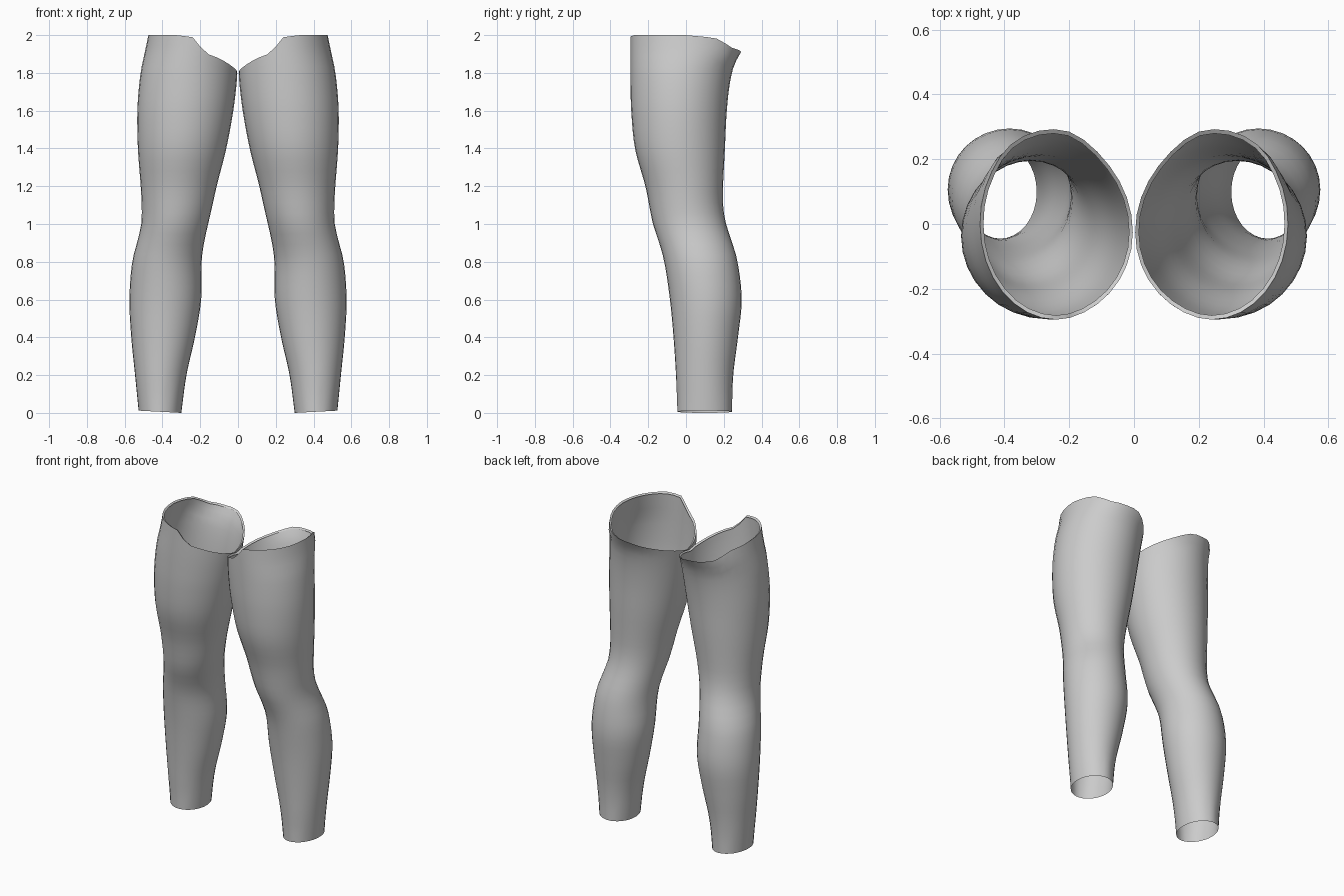
import bpy, bmesh, math

if "Cube" in bpy.data.objects:
    bpy.data.objects.remove(bpy.data.objects["Cube"])

SIDES, ROWS = 32, 36

# Leg sections: height, inner x, outer x, front y, back y
SECTIONS = [
    (0.00, 0.300, 0.525, -0.045, 0.243),
    (0.20, 0.273, 0.545, -0.053, 0.250),
    (0.40, 0.228, 0.565, -0.066, 0.275),
    (0.60, 0.195, 0.575, -0.085, 0.295),
    (0.80, 0.193, 0.560, -0.115, 0.273),
    (0.90, 0.180, 0.535, -0.142, 0.245),
    (1.00, 0.158, 0.512, -0.175, 0.212),
    (1.10, 0.135, 0.510, -0.195, 0.196),
    (1.20, 0.113, 0.515, -0.215, 0.196),
    (1.40, 0.062, 0.530, -0.270, 0.206),
    (1.60, 0.025, 0.533, -0.290, 0.216),
    (1.75, 0.007, 0.522, -0.294, 0.233),
    (1.85, 0.002, 0.507, -0.295, 0.258),
    (1.91, 0.002, 0.493, -0.295, 0.292),
    (2.00, 0.002, 0.475, -0.295, 0.292),
]
# Top edge: angle in degrees from the outer side, height
RIM = [(-180, 1.80), (-155, 1.83), (-125, 1.88), (-104, 1.91), (-96, 1.985),
       (-70, 2.0), (0, 2.0), (32, 1.985), (42, 1.965), (52, 1.935),
       (80, 1.915), (98, 1.91), (125, 1.87), (155, 1.83), (180, 1.80)]


def linear(table, v):
    for (a, p), (b, q) in zip(table, table[1:]):
        if v <= b:
            return p + (q - p) * (v - a) / (b - a)
    return table[-1][1]


def section(z):
    """Smoothly blended section at height z."""
    i = 0
    while i < len(SECTIONS) - 2 and z > SECTIONS[i + 1][0]:
        i += 1
    s0, s1 = SECTIONS[i], SECTIONS[i + 1]
    sa, sb = SECTIONS[max(i - 1, 0)], SECTIONS[min(i + 2, len(SECTIONS) - 1)]
    h = s1[0] - s0[0]
    t = (z - s0[0]) / h
    out = []
    for k in range(1, 5):
        m0 = (s1[k] - sa[k]) / (s1[0] - sa[0]) * h
        m1 = (sb[k] - s0[k]) / (sb[0] - s0[0]) * h
        out.append((2*t**3 - 3*t*t + 1) * s0[k] + (t**3 - 2*t*t + t) * m0
                   + (3*t*t - 2*t**3) * s1[k] + (t**3 - t*t) * m1)
    return out


def point(angle, z, shrink=1.0):
    x0, x1, y0, y1 = section(z)
    # Soft creases above the hem, at front and back
    fade = max(0.0, 1 - abs(z - 0.09) / 0.09)
    r = shrink * (1 - 0.03 * fade * math.sin(angle) ** 2 * (1 + math.cos(angle * 10)) / 2)
    return ((x0 + x1) / 2 + r * (x1 - x0) / 2 * math.cos(angle),
            (y0 + y1) / 2 + r * (y1 - y0) / 2 * math.sin(angle), z)


def build_leg(name, side, material):
    bm = bmesh.new()
    rings = []
    for row in range(ROWS + 2):
        ring = []
        for c in range(SIDES):
            a = -math.pi + 2 * math.pi * c / SIDES
            top = linear(RIM, math.degrees(a))
            low = 0.006 + 0.006 * math.cos(a)
            t = min(row, ROWS) / ROWS
            z = low + 2.0 * t * (1 - low / 2)
            if z > 1.5:  # squeeze the upper rows under the uneven top edge
                z = 1.5 + (z - 1.5) * (top - 1.5) / 0.5
            # The last row is a thin lip turned inward
            x, y, z = point(a, z, 0.955 if row > ROWS else 1.0)
            ring.append(bm.verts.new((side * x, y, z - (0.008 if row > ROWS else 0))))
        rings.append(ring)
    for lo, hi in zip(rings, rings[1:]):
        for c in range(SIDES):
            d = (c + 1) % SIDES
            quad = [lo[c], lo[d], hi[d], hi[c]]
            bm.faces.new(quad if side > 0 else quad[::-1])
    mesh = bpy.data.meshes.new(name)
    bm.to_mesh(mesh)
    bm.free()
    mesh.materials.append(material)
    obj = bpy.data.objects.new(name, mesh)
    bpy.context.collection.objects.link(obj)
    bpy.context.view_layer.objects.active = obj
    obj.select_set(True)
    bpy.ops.object.shade_smooth_by_angle(angle=math.radians(50))
    obj.select_set(False)


grey = bpy.data.materials.new("plain_grey")
grey.diffuse_color = (0.6, 0.6, 0.6, 1)
grey.use_nodes = True
grey.node_tree.nodes["Principled BSDF"].inputs["Base Color"].default_value = grey.diffuse_color

# Pair of open trouser legs
build_leg("left_leg", 1, grey)
build_leg("right_leg", -1, grey)
